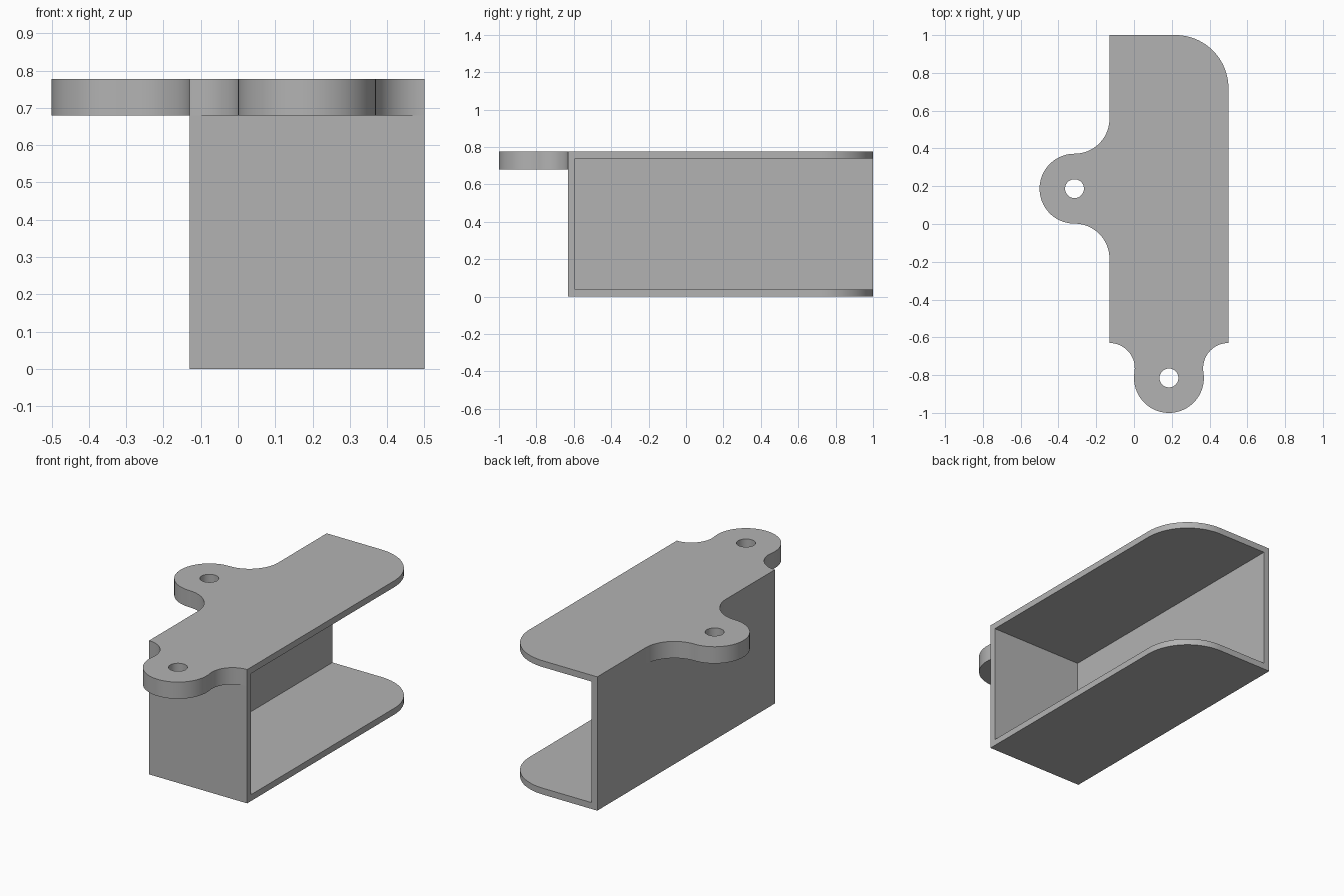
import bpy, bmesh
from math import radians, degrees, cos, sin, atan2

if "Cube" in bpy.data.objects:
    bpy.data.objects.remove(bpy.data.objects["Cube"])

HEIGHT, WALL, TAB = 0.777, 0.037, 0.097
LEFT, RIGHT, FRONT, BACK = -0.13, 0.5, -0.63, 1.0
R = 0.185          # tab radius
BITE = 0.02        # overlap of the tabs into the walls

grey = bpy.data.materials.new("plain grey")
grey.use_nodes = True
grey.diffuse_color = (0.45, 0.45, 0.45, 1)
grey.node_tree.nodes["Principled BSDF"].inputs["Base Color"].default_value = (0.45, 0.45, 0.45, 1)


def arc(cx, cy, r, start, end, steps=24):
    angles = [radians(start + (end - start) * i / steps) for i in range(steps + 1)]
    return [(cx + r * cos(a), cy + r * sin(a)) for a in angles]


def prism(name, outline, z0, z1):
    """Extrude a flat outline between two heights."""
    bm = bmesh.new()
    face = bm.faces.new([bm.verts.new((x, y, z0)) for x, y in outline])
    grown = bmesh.ops.extrude_face_region(bm, geom=[face])["geom"]
    top = [v for v in grown if isinstance(v, bmesh.types.BMVert)]
    bmesh.ops.translate(bm, verts=top, vec=(0, 0, z1 - z0))
    bmesh.ops.recalc_face_normals(bm, faces=bm.faces)
    mesh = bpy.data.meshes.new(name)
    bm.to_mesh(mesh)
    bm.free()
    mesh.materials.append(grey)
    obj = bpy.data.objects.new(name, mesh)
    bpy.context.collection.objects.link(obj)
    return obj


def combine(target, other, operation):
    """Apply a boolean and remove the helper."""
    mod = target.modifiers.new(operation.lower(), 'BOOLEAN')
    mod.object, mod.operation, mod.solver = other, operation, 'EXACT'
    bpy.context.view_layer.objects.active = target
    bpy.ops.object.modifier_apply(modifier=mod.name)
    bpy.data.objects.remove(other)


# Box with one rounded vertical corner
corner = 0.28
bracket = prism("bracket_body",
                [(LEFT, BACK), (LEFT, FRONT), (RIGHT, FRONT)]
                + arc(RIGHT - corner, BACK - corner, corner, 0, 90), 0, HEIGHT)

# Hollow, open at the left side and the back
x0, y0 = LEFT + WALL, FRONT + WALL
hollow = prism("hollow_cutter", [(x0, y0), (1, y0), (1, 2), (x0, 2)], WALL, HEIGHT - WALL)
combine(bracket, hollow, 'DIFFERENCE')

# Side mounting tab, with fillets as large as the tab
sx, sy = LEFT - R, 0.187
side_outline = ([(LEFT + BITE, sy + 2 * R)]
                + arc(sx, sy + 2 * R, R, 0, -90)
                + arc(sx, sy, R, 90, 270, 48)[1:-1]
                + arc(sx, sy - 2 * R, R, 90, 0)
                + [(LEFT + BITE, sy - 2 * R)])
combine(bracket, prism("side_tab", side_outline, HEIGHT - TAB, HEIGHT), 'UNION')

# Front mounting tab, with fillets tangent to the wall corners
fx, fy = (LEFT + RIGHT) / 2, FRONT - R
half = (RIGHT - LEFT) / 2
fillet = half ** 2 / (4 * R)
tilt = degrees(atan2(R - fillet, half))
front_outline = ([(LEFT, FRONT + BITE)]
                 + arc(LEFT, FRONT - fillet, fillet, 90, -tilt)
                 + arc(fx, fy, R, 180 - tilt, 360 + tilt, 48)[1:-1]
                 + arc(RIGHT, FRONT - fillet, fillet, 180 + tilt, 90)
                 + [(RIGHT, FRONT + BITE)])
combine(bracket, prism("front_tab", front_outline, HEIGHT - TAB, HEIGHT), 'UNION')

# Screw holes
for cx, cy in ((sx, sy), (fx, fy)):
    hole = prism("hole_cutter", arc(cx, cy, 0.05, 0, 360, 32)[:-1], 0.5, 1)
    combine(bracket, hole, 'DIFFERENCE')

# Smooth the curved walls, keep the edges crisp
bpy.ops.object.select_all(action='DESELECT')
bracket.select_set(True)
bpy.context.view_layer.objects.active = bracket
bpy.ops.object.shade_smooth_by_angle(angle=radians(30))
